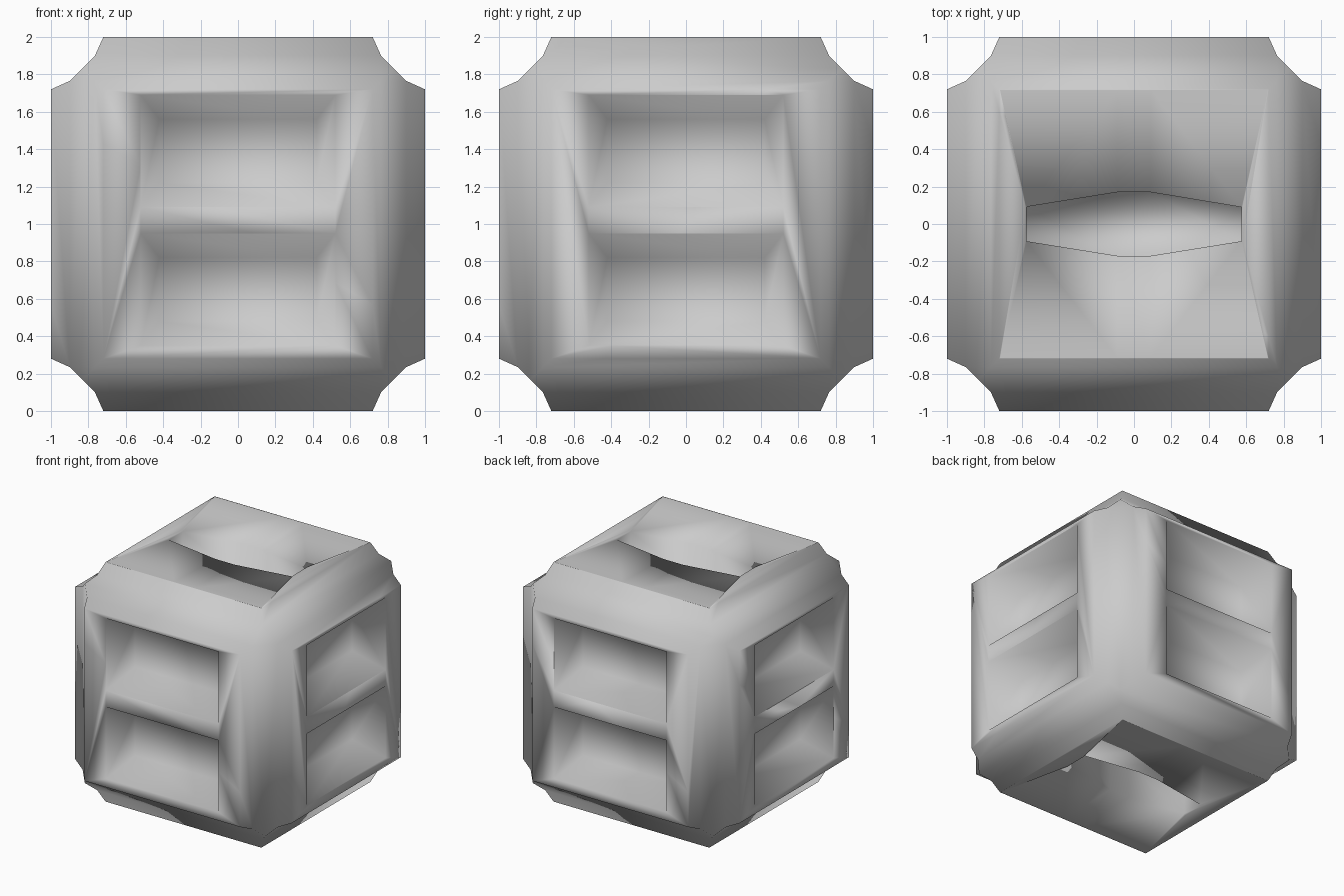
import bpy, bmesh, math
from mathutils import Matrix, Vector

if "Cube" in bpy.data.objects:
    bpy.data.objects.remove(bpy.data.objects["Cube"])

UP = Matrix.Translation((0, 0, 1))


def loft(bm, loops, mat):
    """Closed solid skinned through loops with equal point counts."""
    rings = [[bm.verts.new(mat @ Vector(p)) for p in lp] for lp in loops]
    n = len(rings[0])
    for a, b in zip(rings, rings[1:]):
        for i in range(n):
            j = (i + 1) % n
            bm.faces.new((a[i], a[j], b[j], b[i]))
    bm.faces.new(rings[0])
    bm.faces.new(rings[-1])


def finish(name, bm):
    bmesh.ops.recalc_face_normals(bm, faces=bm.faces)
    me = bpy.data.meshes.new(name)
    bm.to_mesh(me)
    bm.free()
    ob = bpy.data.objects.new(name, me)
    bpy.context.collection.objects.link(ob)
    return ob


def boolean(ob, other, op):
    m = ob.modifiers.new(op, 'BOOLEAN')
    m.operation, m.object, m.solver = op, other, 'EXACT'
    bpy.context.view_layer.objects.active = ob
    bpy.ops.object.modifier_apply(modifier=m.name)
    bpy.data.objects.remove(other)


# Cube with concave coves along all twelve edges: three crossed prisms
cove = [(1, .72), (.9, .765), (.765, .9), (.72, 1)]
profile = []
for sx, sy in ((1, 1), (-1, 1), (-1, -1), (1, -1)):
    pts = [(x * sx, y * sy) for x, y in cove]
    profile += pts if sx * sy > 0 else pts[::-1]


def prism(name, rot):
    bm = bmesh.new()
    loft(bm, [[(x, y, z) for x, y in profile] for z in (-1.2, 1.2)], UP @ rot)
    return finish(name, bm)


body = prism("cube_body", Matrix())
for axis in 'XY':
    boolean(body, prism("prism_cutter", Matrix.Rotation(math.pi / 2, 4, axis)), 'INTERSECT')

# Two tapered pockets in each of the four sides
bm = bmesh.new()


def rect(x0, x1, z0, z1, y):
    return [(x0, y, z0), (x1, y, z0), (x1, y, z1), (x0, y, z1)]


for k in range(4):
    rot = UP @ Matrix.Rotation(k * math.pi / 2, 4, 'Z')
    for z0, z1 in ((-.65, -.05), (.09, .69)):
        loft(bm, [rect(-.52, .52, z0, z1, -1.1),
                  rect(-.52, .52, z0, z1, -1),
                  rect(-.42, .42, z0 + .13, z1 - .13, -.76)], rot)

# Very shallow dish with a six-sided slot in the top and the bottom
half = [(.58, -.09), (.58, .09), (.715, .715), (.09, .715)]
outer = [(-.09, -.715), (.09, -.715), (.715, -.715)] + half + \
        [(-.09, .715), (-.715, .715), (-.58, .09), (-.58, -.09), (-.715, -.715)]
inner = [(-.09, -.17), (.09, -.17), (.575, -.092), (.575, -.09), (.575, .09), (.575, .092),
         (.09, .17), (-.09, .17), (-.575, .092), (-.575, .09), (-.575, -.09), (-.575, -.092)]
for k in range(2):
    rot = UP @ Matrix.Rotation(k * math.pi, 4, 'X')
    loft(bm, [[(x, y, 1.1) for x, y in outer], [(x, y, 1) for x, y in outer],
              [(x, y, .985) for x, y in inner], [(x, y, .7) for x, y in inner]], rot)
bmesh.ops.triangulate(bm, faces=[f for f in bm.faces if len(f.verts) == 4])
boolean(body, finish("recess_cutter", bm), 'DIFFERENCE')

# Weld the boolean seams and shade the whole body smooth
bm = bmesh.new()
bm.from_mesh(body.data)
bmesh.ops.remove_doubles(bm, verts=bm.verts, dist=.004)
bm.to_mesh(body.data)
bm.free()
body.data.shade_smooth()
